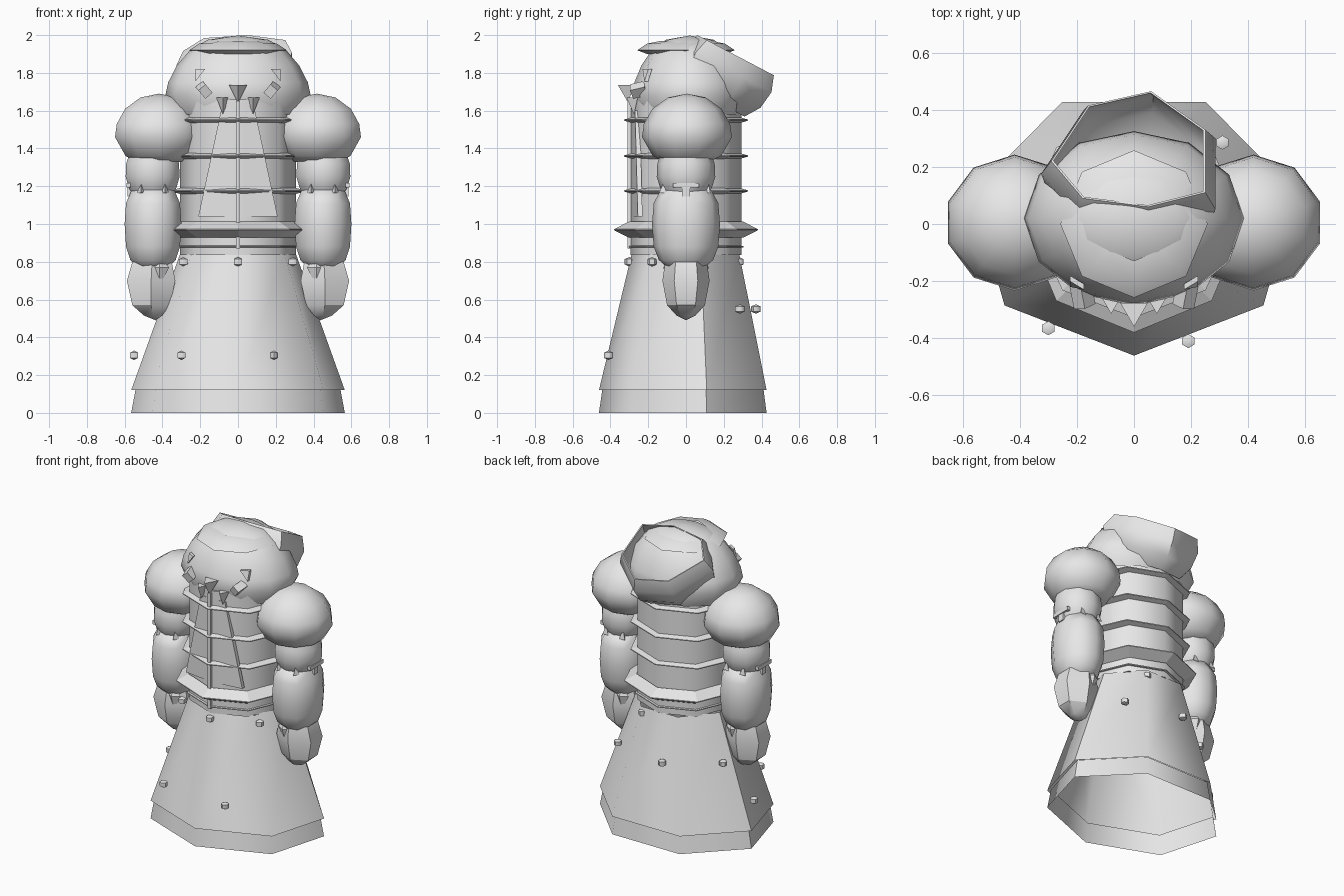
import bpy, bmesh, math
from mathutils import Matrix, Vector, Euler

cube = bpy.data.objects.get("Cube")
if cube:
    bpy.data.objects.remove(cube, do_unlink=True)

grey = bpy.data.materials.new("light_grey")
grey.use_nodes = True
grey.diffuse_color = (0.8, 0.8, 0.8, 1)
grey.node_tree.nodes["Principled BSDF"].inputs["Base Color"].default_value = (0.8, 0.8, 0.8, 1)


def finish(name, bm, smooth=None):
    bmesh.ops.remove_doubles(bm, verts=bm.verts, dist=0.0005)
    bmesh.ops.recalc_face_normals(bm, faces=bm.faces)
    mesh = bpy.data.meshes.new(name)
    bm.to_mesh(mesh)
    bm.free()
    mesh.materials.append(grey)
    ob = bpy.data.objects.new(name, mesh)
    bpy.context.collection.objects.link(ob)
    if smooth:
        bpy.ops.object.select_all(action="DESELECT")
        ob.select_set(True)
        bpy.context.view_layer.objects.active = ob
        bpy.ops.object.shade_smooth_by_angle(angle=math.radians(smooth))
    return ob


def loft(name, rings, smooth=None):
    """Skin a list of equally long point rings."""
    bm = bmesh.new()
    loops = [[bm.verts.new(p) for p in ring] for ring in rings]
    n = len(rings[0])
    for a, b in zip(loops, loops[1:]):
        for i in range(n):
            j = (i + 1) % n
            bm.faces.new((a[i], a[j], b[j], b[i]))
    return finish(name, bm, smooth)


def oval(sides, rx, ry, x, y, z):
    """Elliptical ring of points with a corner at the front."""
    angles = [math.tau * i / sides - math.pi / 2 for i in range(sides)]
    return [(x + rx * math.cos(a), y + ry * math.sin(a), z) for a in angles]


def lathe(name, profile, sides, rx=1, ry=1, loc=(0, 0, 0), smooth=None):
    """Turned shape; profile is (radius factor, z)."""
    x, y, base = loc
    rings = [oval(sides, r * rx, r * ry, x, y, base + z) for r, z in profile]
    return loft(name, rings, smooth)


def box(name, size, loc, rot=(0, 0, 0)):
    bm = bmesh.new()
    m = Matrix.Translation(loc) @ Euler(rot).to_matrix().to_4x4() @ Matrix.Diagonal((*size, 1))
    bmesh.ops.create_cube(bm, size=1, matrix=m)
    return finish(name, bm)


def plate(name, outline, thick):
    """Thin slab from a front outline of 3D points, pushed back along y."""
    bm = bmesh.new()
    face = bm.faces.new([bm.verts.new(p) for p in outline])
    ext = bmesh.ops.extrude_face_region(bm, geom=[face])
    moved = [g for g in ext["geom"] if isinstance(g, bmesh.types.BMVert)]
    bmesh.ops.translate(bm, verts=moved, vec=(0, thick, 0))
    return finish(name, bm)


# Seven-sided skirt with a separate hem
loft("skirt", [oval(7, 0.58, 0.467, 0, 0.006, 0.12),
               oval(7, 0.315, 0.3, 0, 0.012, 0.84)], 55)
loft("skirt_hem", [oval(7, 0.58, 0.467, 0, 0.006, 0),
                   oval(7, 0.555, 0.448, 0, 0.006, 0.13)], 55)

# Eight-sided torso tube
lathe("torso", [(0, 0.835), (1, 0.835), (1, 1.66), (0, 1.66)], 8, 0.308, 0.293, smooth=55)

# Octagonal hoops around the torso
for z, rx, ry, h in ((1.55, 0.355, 0.328, 0.022), (1.36, 0.355, 0.328, 0.022),
                     (1.175, 0.355, 0.328, 0.022), (0.97, 0.385, 0.38, 0.042),
                     (0.88, 0.32, 0.305, 0.014)):
    lathe("hoop", [(0.8, h), (1, 0.003), (1, -0.003), (0.8, -h)], 8, rx, ry, (0, 0, z))

# Domed head and crown brim
lathe("head", [(0.86, 1.58), (1, 1.68), (0.96, 1.75), (0.84, 1.84),
               (0.66, 1.92), (0.42, 1.975), (0, 1.998)], 12, 0.385, 0.305, (0, 0.02, 0), 60)
lathe("crown_brim", [(0.5, 1.97), (0.8, 1.955), (1, 1.92), (0.8, 1.9)],
      8, 0.258, 0.258, smooth=40)

# Tilted rounded hood, open at both ends, behind the head
rim_xy = ((0.06, 0.465), (-0.16, 0.415), (-0.29, 0.22), (-0.18, 0.09),
          (0.05, 0.06), (0.25, 0.11), (0.25, 0.33))
rim = [Vector((x, y, 2.0 - (y - 0.06) * 0.525)) for x, y in rim_xy]
centre = Vector((-0.02, 0.26, 1.895))
axis = Vector((0, 0.46, 0.89))


def hood_ring(scale, drop):
    return [centre + (p - centre) * scale - axis * drop for p in rim]


loft("hood", [hood_ring(s, d) for s, d in ((1, 0), (1.13, 0.085), (1.07, 0.184), (0.84, 0.265),
                                           (0.82, 0.255), (1.04, 0.18), (1.1, 0.085),
                                           (0.97, 0), (1, 0))], 50)

# Nose and central staff
lathe("nose", [(0, 1.64), (1, 1.735), (0, 1.735)], 3, 0.055, 0.055, (0, -0.305, 0))
box("staff", (0.02, 0.02, 0.78), (0, -0.3, 1.26))

for s in (-1, 1):
    # Face details
    box("eye", (0.05, 0.08, 0.06), (s * 0.18, -0.25, 1.71), (0.3, s * 0.7, 0))
    plate("brow", [(s * 0.175, -0.23, 1.82), (s * 0.225, -0.2, 1.82), (s * 0.225, -0.22, 1.755)], 0.02)
    lathe("tooth", [(0, 1.58), (1, 1.67), (0, 1.67)], 3, 0.04, 0.04, (s * 0.08, -0.275, 0))

    # Flared front panel, sunk so the hoops show through
    plate("front_panel", [(s * 0.015, -0.28, 1.6), (s * 0.09, -0.27, 1.6),
                          (s * 0.21, -0.255, 1.04), (s * 0.015, -0.28, 1.04)], 0.025)

    # Arm: shoulder, upper arm, forearm, hand
    lathe("shoulder", [(0, 1.32), (0.5, 1.33), (0.76, 1.36), (1, 1.46), (0.96, 1.53),
                       (0.77, 1.61), (0.42, 1.67), (0, 1.69)],
          10, 0.245, 0.238, (s * 0.418, 0.005, 0), 60)
    lathe("upper_arm", [(0.7, 1.15), (0.88, 1.19), (1, 1.25), (0.98, 1.32), (0.8, 1.4)],
          10, 0.15, 0.155, (s * 0.452, 0, 0), 60)
    lathe("forearm", [(0, 0.74), (0.5, 0.76), (0.8, 0.81), (0.95, 0.88), (1, 1.0),
                      (0.95, 1.11), (0.75, 1.18), (0, 1.19)],
          10, 0.158, 0.18, (s * 0.45, 0, 0), 60)
    loft("hand", [oval(6, rx, ry, s * x, 0, z) for rx, ry, x, z in
                  ((0, 0, 0.435, 0.49), (0.055, 0.05, 0.45, 0.515), (0.115, 0.1, 0.46, 0.57),
                   (0.148, 0.125, 0.46, 0.7), (0.12, 0.11, 0.455, 0.8))], 30)
    for y in (-0.09, 0.09):
        lathe("claw", [(0, 0.67), (1, 0.77), (0, 0.83)], 4, 0.05, 0.03, (s * 0.415, y, 0))

    # Cuff clasp and spikes around the elbow
    box("cuff_clasp", (0.02, 0.04, 0.07), (s * 0.575, 0, 1.18))
    box("cuff_clasp_bar", (0.02, 0.14, 0.025), (s * 0.58, 0, 1.205))
    for a in (-60, 60, 120, 240):
        t = math.radians(a)
        lathe("cuff_spike", [(1, 1.165), (0, 1.225)], 3, 0.025, 0.025,
              (s * (0.45 + 0.125 * math.cos(t)), 0.135 * math.sin(t), 0))

# Round studs scattered over the skirt
for x, y, z in ((0, -0.3, 0.8), (0.29, -0.18, 0.8), (-0.29, -0.18, 0.8), (0.13, 0.28, 0.8),
                (0.31, 0.285, 0.55), (-0.39, 0.16, 0.55), (-0.08, 0.37, 0.55),
                (0.19, -0.41, 0.305), (-0.3, -0.365, 0.305), (-0.55, 0.06, 0.305)):
    lathe("stud", [(0, -0.025), (0.85, -0.014), (0.85, 0.014), (0, 0.025)],
          6, 0.029, 0.029, (x, y, z), 60)
